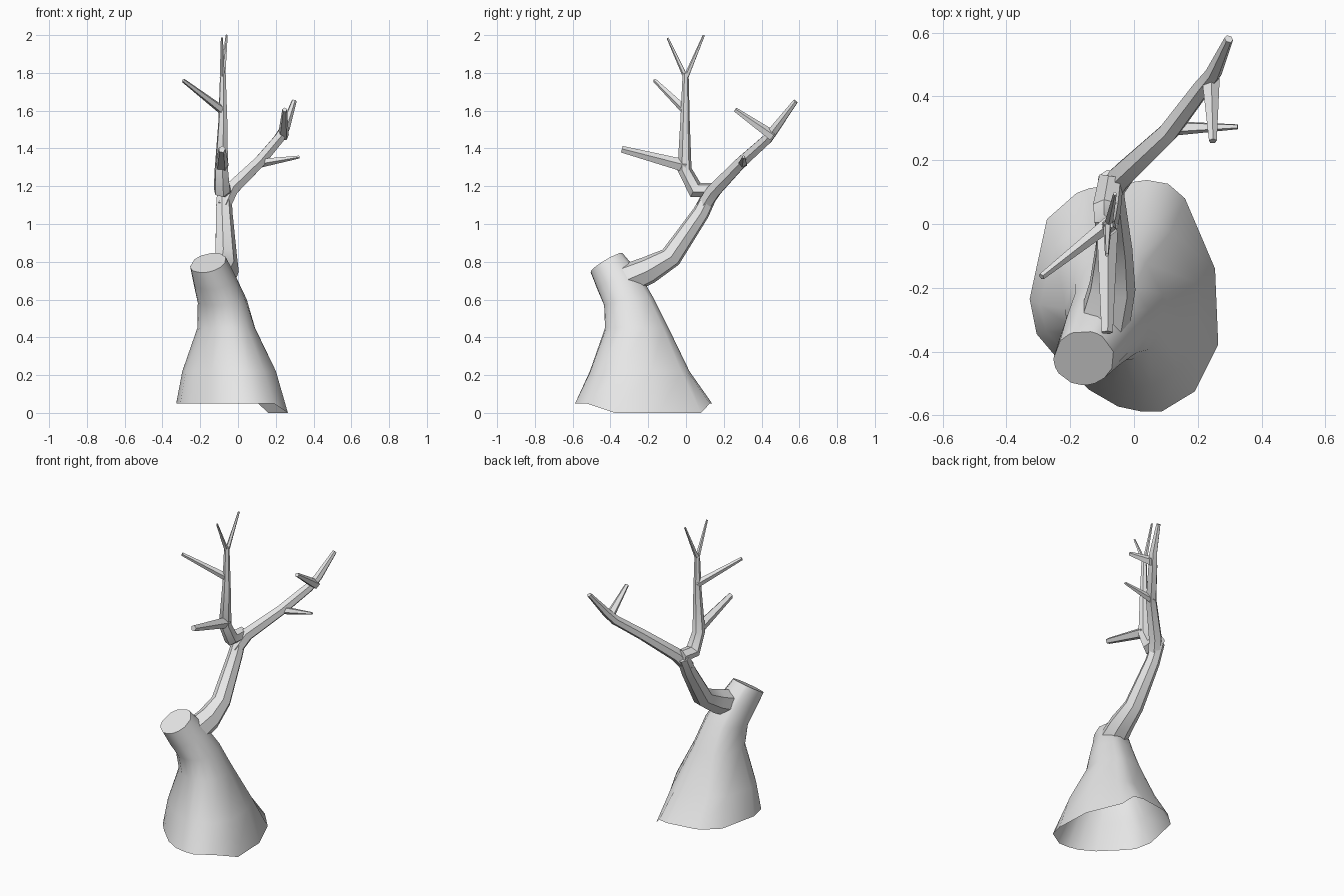
import bpy, bmesh, math
from mathutils import Vector

if "Cube" in bpy.data.objects:
    bpy.data.objects.remove(bpy.data.objects["Cube"], do_unlink=True)

bark = bpy.data.materials.new("pale_grey_bark")
bark.use_nodes = True
bark.diffuse_color = (0.8, 0.8, 0.8, 1)
bark.node_tree.nodes["Principled BSDF"].inputs["Base Color"].default_value = (0.8, 0.8, 0.8, 1)


def loft(name, rings, cap_start, cap_end, angle):
    """Skin a list of equal-length rings, with optional fan caps."""
    bm = bmesh.new()
    loops = [[bm.verts.new(p) for p in ring] for ring in rings]
    n = len(loops[0])
    for a, b in zip(loops, loops[1:]):
        for i in range(n):
            j = (i + 1) % n
            bm.faces.new((a[i], a[j], b[j], b[i]))
    for use, loop in ((cap_start, loops[0]), (cap_end, loops[-1])):
        if use:
            mid = bm.verts.new(sum((v.co for v in loop), Vector()) / n)
            for i in range(n):
                bm.faces.new((loop[i], loop[(i + 1) % n], mid))
    bmesh.ops.recalc_face_normals(bm, faces=bm.faces)
    mesh = bpy.data.meshes.new(name)
    bm.to_mesh(mesh)
    bm.free()
    mesh.materials.append(bark)
    obj = bpy.data.objects.new(name, mesh)
    bpy.context.collection.objects.link(obj)
    bpy.ops.object.select_all(action="DESELECT")
    obj.select_set(True)
    bpy.context.view_layer.objects.active = obj
    bpy.ops.object.shade_smooth_by_angle(angle=math.radians(angle))
    return obj


def branch(name, path, sides=6):
    """Tapered tube through (x, y, z, radius) points."""
    pts = [Vector(p[:3]) for p in path]
    rings, prev, side = [], None, None
    for i, p in enumerate(pts):
        d = (pts[min(i + 1, len(pts) - 1)] - pts[max(i - 1, 0)]).normalized()
        if prev is None:
            side = d.orthogonal().normalized()
        else:
            side = prev.rotation_difference(d) @ side
        prev = d
        up = d.cross(side)
        r = path[i][3]
        rings.append([p + r * (math.cos(t) * side + math.sin(t) * up)
                      for t in (2 * math.pi * k / sides for k in range(sides))])
    return loft(name, rings, True, True, 30)


# Trunk: irregular footprint narrowing to a slanted round cut
foot = [(.264, -.377), (.254, -.14), (.16, .08), (.107, .126), (.04, .138), (-.14, .112),
        (-.18, .097), (-.273, .015), (-.327, -.235), (-.305, -.345), (-.25, -.41),
        (-.14, -.52), (-.05, -.572), (.02, -.587), (.088, -.587), (.19, -.525)]
rings = [[Vector((x, y, 0 if x > .15 and y > -.4 else .05)) for x, y in foot]]
# x min, x max, y min, y max, height, roundness, slant
levels = [(-.295, .205, -.51, .02, .22, .2, 0),
          (-.215, .095, -.43, -.09, .45, .55, 0),
          (-.213, .05, -.435, -.17, .59, .8, .25),
          (-.235, -.01, -.47, -.25, .70, .95, .7),
          (-.253, -.062, -.505, -.335, .795, 1, 1)]
for x0, x1, y0, y1, z, rnd, slant in levels:
    ring = []
    for fx, fy in foot:
        u = Vector(((fx + .0315) / .2955, (fy + .2245) / .3625))
        u = u.lerp(u.normalized(), rnd)
        dx, dy = u.x * (x1 - x0) / 2, u.y * (y1 - y0) / 2
        ring.append(Vector(((x0 + x1) / 2 + dx, (y0 + y1) / 2 + dy,
                            z + slant * (.2 * dx + .58 * dy))))
    rings.append(ring)
loft("trunk", rings, False, True, 40)

# Main limb and its two forks
branch("main_limb", [(-.10, -.33, .70, .085), (-.07, -.20, .755, .075), (-.065, -.08, .825, .06),
                     (-.075, .08, 1.06, .046), (-.075, .135, 1.17, .04)], 7)
branch("upright_fork", [(-.07, .15, 1.18, .04), (-.085, .05, 1.18, .046), (-.088, -.008, 1.29, .038),
                        (-.08, -.005, 1.55, .025), (-.08, -.002, 1.8, .016)])
branch("leaning_fork", [(-.08, .09, 1.09, .04), (-.04, .15, 1.18, .042), (.11, .29, 1.325, .034),
                        (.215, .43, 1.45, .03), (.25, .475, 1.51, .026), (.297, .58, 1.65, .014)])

# Side twigs: start, end
twigs = {
    "front_twig": [(-.085, .0, 1.305, .036), (-.085, -.34, 1.395, .019)],
    "right_twig": [(-.08, .0, 1.60, .024), (-.29, -.165, 1.76, .011)],
    "top_front_twig": [(-.083, .0, 1.775, .014), (-.085, -.097, 1.985, .006)],
    "top_back_twig": [(-.08, .0, 1.775, .014), (-.06, .095, 2.0, .006)],
    "left_twig": [(.10, .30, 1.32, .026), (.325, .305, 1.355, .008)],
    "forked_twig": [(.24, .46, 1.465, .03), (.247, .26, 1.605, .013)],
}
for name, path in twigs.items():
    branch(name, path, 5)
